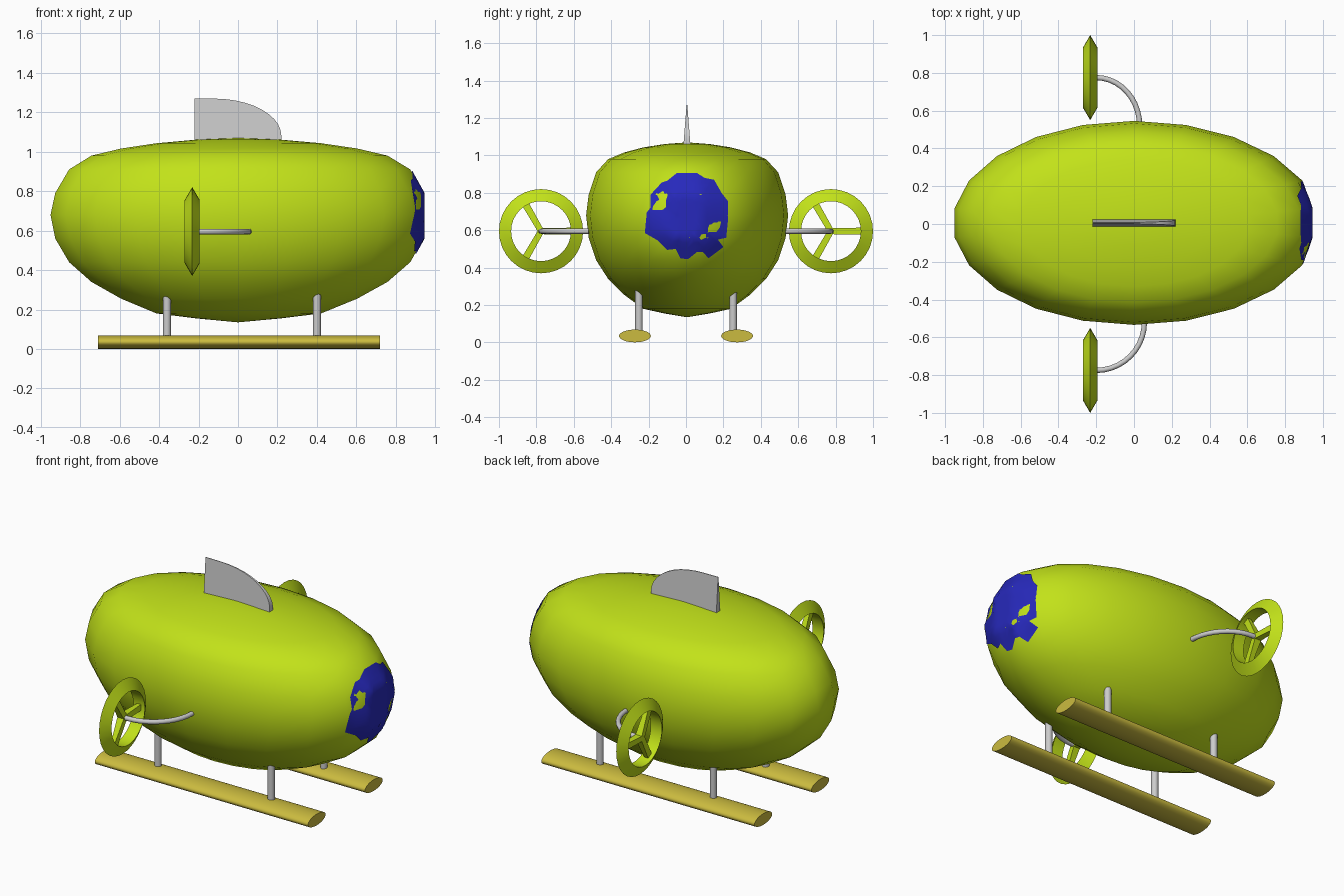
import bpy, bmesh
from math import sin, cos, pi, radians
from mathutils import Vector
from mathutils.bvhtree import BVHTree

if "Cube" in bpy.data.objects:
    bpy.data.objects.remove(bpy.data.objects["Cube"])


def material(name, rgb):
    m = bpy.data.materials.new(name)
    m.diffuse_color = (*rgb, 1)
    m.use_nodes = True
    m.node_tree.nodes["Principled BSDF"].inputs["Base Color"].default_value = m.diffuse_color
    return m


LIME = material("lime", (0.54, 0.76, 0.01))
BLUE = material("blue", (0.02, 0.022, 0.50))
GOLD = material("gold", (0.60, 0.50, 0.05))


def make(name, verts, faces, mat=None, angle=40):
    me = bpy.data.meshes.new(name)
    me.from_pydata(verts, [], faces)
    bm = bmesh.new()
    bm.from_mesh(me)
    bmesh.ops.recalc_face_normals(bm, faces=bm.faces)
    bm.to_mesh(me)
    bm.free()
    ob = bpy.data.objects.new(name, me)
    bpy.context.collection.objects.link(ob)
    if mat:
        me.materials.append(mat)
    bpy.ops.object.select_all(action='DESELECT')
    bpy.context.view_layer.objects.active = ob
    ob.select_set(True)
    bpy.ops.object.shade_smooth_by_angle(angle=radians(angle))
    return ob


def loft(name, rings, mat=None, closed=False, angle=40):
    """Skin equal-sized vertex rings; cap the ends unless closed."""
    n, k = len(rings[0]), len(rings)
    verts = [v for r in rings for v in r]
    faces = [(i * n + j, i * n + (j + 1) % n, (i + 1) % k * n + (j + 1) % n, (i + 1) % k * n + j)
             for i in range(k if closed else k - 1) for j in range(n)]
    if not closed:
        faces += [tuple(range(n)), tuple(range((k - 1) * n, k * n))]
    return make(name, verts, faces, mat, angle)


def tube(name, path, r, n=12, mat=None):
    pts = [Vector(p) for p in path]
    rings = []
    for i, p in enumerate(pts):
        d = (pts[min(i + 1, len(pts) - 1)] - pts[max(i - 1, 0)]).normalized()
        q = d.to_track_quat('Z', 'Y')
        rings.append([p + q @ Vector((r * cos(2 * pi * j / n), r * sin(2 * pi * j / n), 0))
                      for j in range(n)])
    return loft(name, rings, mat)


# Hull: 22-sided squashed sphere with a fuller top and blunt nose
levels = [0.155, 0.18, 0.255, 0.34, 0.44, 0.56, 0.68, 0.79, 0.91, 0.98, 1.016, 1.043, 1.061]
SEG, CY = 22, 0.006
rings = []
for i, z in enumerate(levels):
    c = cos((i - 6) * pi / 14)
    ring = []
    for j in range(SEG):
        a = 2 * pi * (j + 0.5) / SEG
        x = 0.96 * c * cos(a)
        x = min(x * 1.02, 0.94) if x > 0 else x
        ring.append((x, CY + 0.54 * c * sin(a), z))
    rings.append(ring)
verts = [v for r in rings for v in r] + [(0, CY, 0.135), (0, CY, 1.07)]
faces = [(i * SEG + j, i * SEG + (j + 1) % SEG, (i + 1) * SEG + (j + 1) % SEG, (i + 1) * SEG + j)
         for i in range(len(levels) - 1) for j in range(SEG)]
top = (len(levels) - 1) * SEG
for j in range(SEG):
    k = (j + 1) % SEG
    faces += [(k, j, len(verts) - 2), (top + j, top + k, len(verts) - 1)]
hull = make("hull", verts, faces, LIME, 80)

# Nose window: ragged patch laid just over the hull
outline = [(-.05, .905), (.06, .905), (.10, .88), (.15, .87), (.19, .80), (.225, .755), (.225, .66),
           (.215, .56), (.17, .55), (.20, .51), (.12, .45), (.09, .485), (.06, .485), (.01, .445),
           (-.03, .45), (-.055, .50), (-.10, .495), (-.15, .545), (-.22, .585), (-.21, .695),
           (-.19, .72), (-.19, .79), (-.13, .855), (-.10, .865)]
bvh = BVHTree.FromPolygons(verts, faces)


def on_nose(y, z):
    hit = bvh.ray_cast(Vector((2, y, z)), Vector((-1, 0, 0)))[0]
    return (hit.x + 0.006, y, z)


n, steps, cz = len(outline), 8, 0.68
pv = [on_nose(y * s / steps, cz + (z - cz) * s / steps)
      for s in range(1, steps + 1) for y, z in outline] + [on_nose(0, cz)]
pf = [(s * n + j, s * n + (j + 1) % n, (s + 1) * n + (j + 1) % n, (s + 1) * n + j)
      for s in range(steps - 1) for j in range(n)]
pf += [(j, (j + 1) % n, len(pv) - 1) for j in range(n)]
window = make("nose_window", pv, pf, BLUE, 80)
if sum(p.normal.x for p in window.data.polygons) < 0:
    window.data.flip_normals()

# Top fin: quarter-round profile, wedge-thin at the top
prof = [(-.22, 1.04), (-.22, 1.27), (-.12, 1.269)]
prof += [(-.12 + .34 * sin(t * pi / 20), 1.08 + .189 * cos(t * pi / 20)) for t in range(1, 11)]
prof += [(.22, 1.04)]
sides = [[(x, 0.005 + s * (0.002 + 0.018 * (1.27 - z) / 0.23), z) for x, z in prof] for s in (-1, 1)]
loft("top_fin", sides, angle=25)

# Ducted propellers on curved struts
PX, PZ = -0.232, 0.595
for side, label, reach in ((1, "left", 0.23), (-1, "right", 0.255)):
    py = 0.775 * side
    duct = []
    for j in range(32):
        a = 2 * pi * j / 32
        duct.append([(PX + dx, py + r * cos(a), PZ + r * sin(a))
                     for dx, r in ((-0.038, 0.16), (0, 0.225), (0.038, 0.16))])
    loft(label + "_duct", duct, LIME, closed=True)
    for b in range(3):
        a = 2 * pi * b / 3
        blade = []
        for r, w, d in ((0, 0.016, 0.022), (0.165, 0.019, 0.012)):
            blade.append([(PX + u * d, py + r * cos(a) - v * w * sin(a), PZ + r * sin(a) + v * w * cos(a))
                          for u, v in ((-1, -1), (1, -1), (1, 1), (-1, 1))])
        loft(f"{label}_spoke_{b + 1}", blade, LIME)
    arc = [(PX, py, PZ)] + [(-0.2 + reach * sin(t * pi / 20), side * (0.52 + 0.255 * cos(t * pi / 20)), PZ)
                            for t in range(11)]
    tube(label + "_strut", arc, 0.014)

    # Skid and its two legs
    skid = [[(x, side * 0.273 + 0.085 * cos(2 * pi * j / 32), 0.035 + 0.034 * sin(2 * pi * j / 32))
             for j in range(32)] for x in (-0.71, 0.72)]
    loft(label + "_skid", skid, GOLD)
    for x, pos in ((-0.36, "rear"), (0.40, "front")):
        tube(f"{label}_{pos}_leg", [(x, side * 0.252, 0.04), (x, side * 0.252, 0.32)], 0.02, 16)
